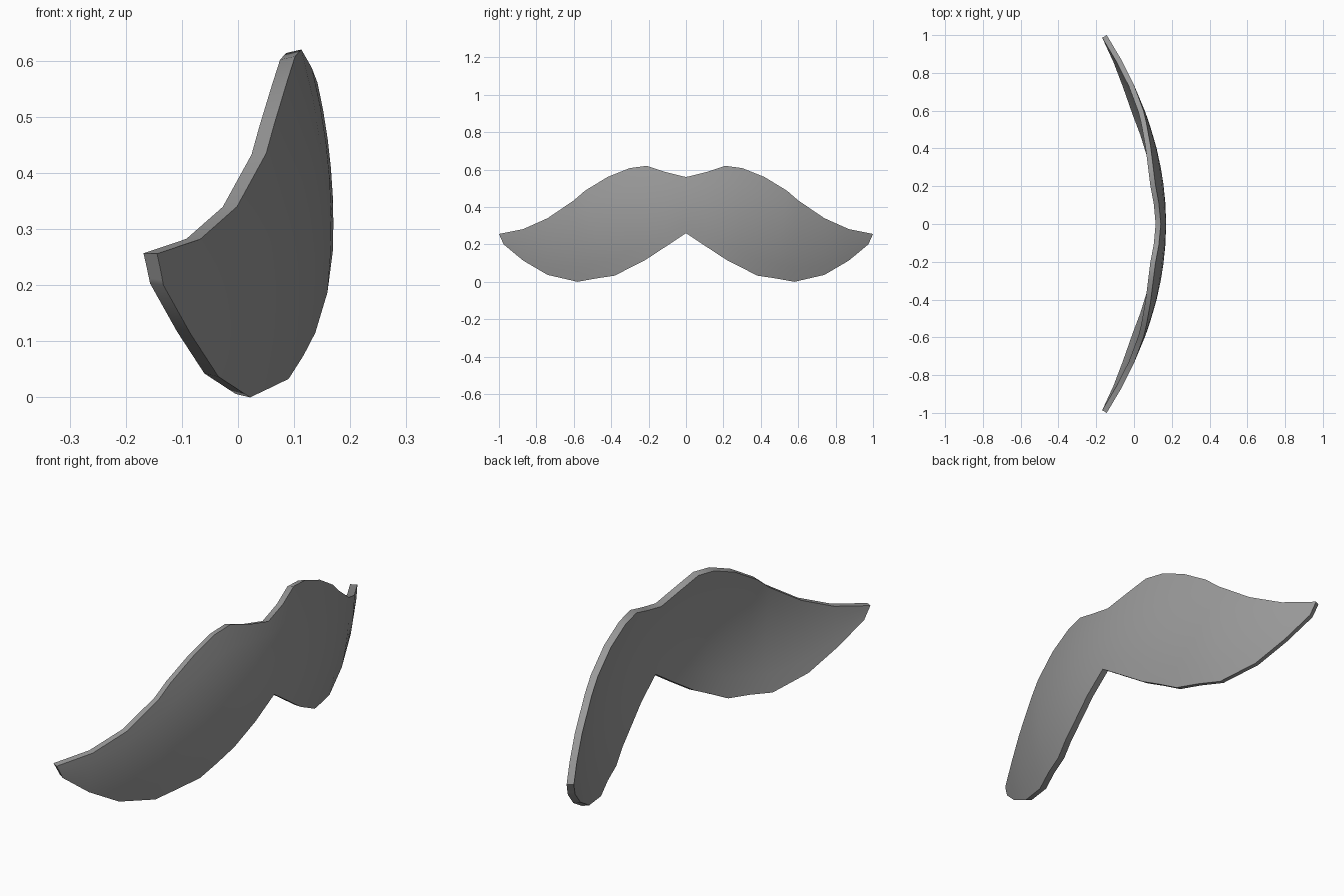
import bpy, bmesh

if "Cube" in bpy.data.objects:
    bpy.data.objects.remove(bpy.data.objects["Cube"])

# Half outline as ribs: (top y, top z, bottom y, bottom z), centre to tip
RIBS = [(0, .56, 0, .26), (.11, .587, .11, .187), (.21, .62, .22, .115),
        (.30, .608, .30, .075), (.42, .56, .38, .033), (.54, .487, .48, .018),
        (.60, .435, .58, 0), (.74, .34, .74, .037), (.87, .282, .87, .113),
        (1, .256, .975, .20)]
ROWS = 6


def front_x(y, z):
    """Bowed outer surface: wraps back with y, bulges gently with z."""
    return .17 - .313 * y * y - .45 * (z - .31) ** 2


# Outer sheet of one half
bm = bmesh.new()
grid = []
for ty, tz, by, bz in RIBS:
    col = []
    for r in range(ROWS + 1):
        t = r / ROWS
        y, z = by + (ty - by) * t, bz + (tz - bz) * t
        col.append(bm.verts.new((front_x(y, z), y, z)))
    grid.append(col)
for a, b in zip(grid, grid[1:]):
    for r in range(ROWS):
        bm.faces.new((a[r], b[r], b[r + 1], a[r + 1]))
mesh = bpy.data.meshes.new("moustache")
bm.to_mesh(mesh)
bm.free()
obj = bpy.data.objects.new("moustache", mesh)
bpy.context.collection.objects.link(obj)

# Dark grey hair colour
mat = bpy.data.materials.new("dark_grey")
mat.diffuse_color = (.32, .32, .32, 1)
mat.use_nodes = True
mat.node_tree.nodes["Principled BSDF"].inputs["Base Color"].default_value = mat.diffuse_color
mesh.materials.append(mat)

# Mirror to the other half, then thicken backwards
mir = obj.modifiers.new("mirror", 'MIRROR')
mir.use_axis = (False, True, False)
mir.use_clip = True
sol = obj.modifiers.new("thickness", 'SOLIDIFY')
sol.thickness = .028
sol.offset = -1

bpy.context.view_layer.objects.active = obj
obj.select_set(True)
for name in ("mirror", "thickness"):
    bpy.ops.object.modifier_apply(modifier=name)
bpy.ops.object.shade_smooth_by_angle(angle=.6)
